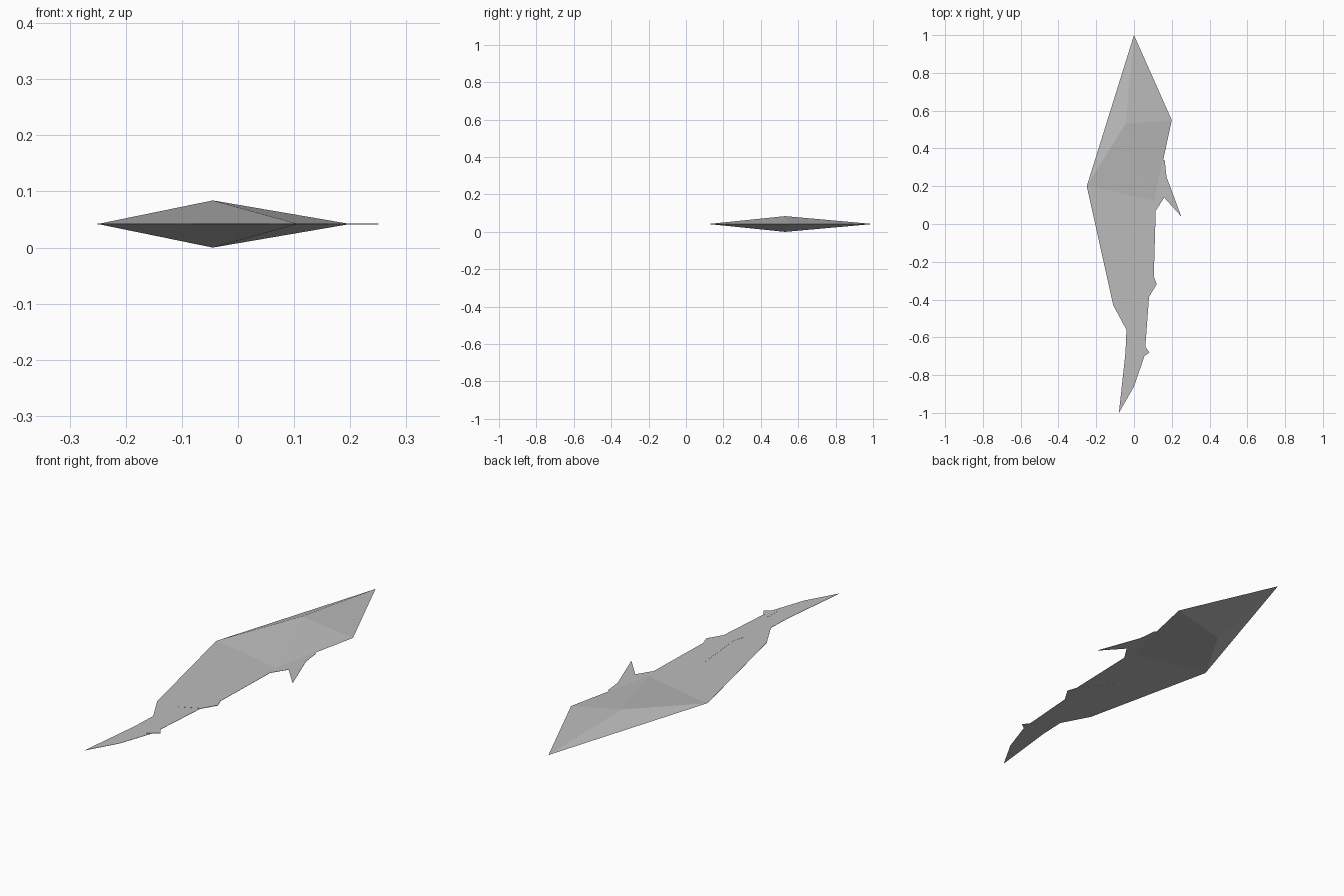
import bpy, bmesh

cube = bpy.data.objects.get("Cube")
if cube:
    bpy.data.objects.remove(cube, do_unlink=True)

MID = 0.042  # height of the flat middle plane

grey = bpy.data.materials.new("grey")
grey.use_nodes = True
colour = (0.5, 0.5, 0.5, 1)
grey.diffuse_color = colour
grey.node_tree.nodes["Principled BSDF"].inputs["Base Color"].default_value = colour


def add_object(name, bm):
    bmesh.ops.recalc_face_normals(bm, faces=bm.faces)
    mesh = bpy.data.meshes.new(name)
    bm.to_mesh(mesh)
    bm.free()
    mesh.materials.append(grey)
    ob = bpy.data.objects.new(name, mesh)
    bpy.context.collection.objects.link(ob)
    return ob


def plate(name, outline, thick):
    """Thin flat plate centred on the middle plane."""
    bm = bmesh.new()
    face = bm.faces.new([bm.verts.new((x, y, MID - thick / 2)) for x, y in outline])
    ext = bmesh.ops.extrude_face_region(bm, geom=[face])
    verts = [g for g in ext["geom"] if isinstance(g, bmesh.types.BMVert)]
    bmesh.ops.translate(bm, vec=(0, 0, thick), verts=verts)
    bmesh.ops.triangulate(bm, faces=[f for f in bm.faces if len(f.verts) > 4])
    return add_object(name, bm)


def double_pyramid(name, outline, apex, height):
    """Faceted blade: the outline joined to a point above and a point below."""
    bm = bmesh.new()
    ring = [bm.verts.new((x, y, MID)) for x, y in outline]
    for sign in (1, -1):
        tip = bm.verts.new((*apex, MID + sign * height))
        for a, b in zip(ring, ring[1:] + ring[:1]):
            bm.faces.new((a, b, tip))
    return add_object(name, bm)


# Faceted head
double_pyramid("head", [(0, 1), (-0.25, 0.2), (0.107, 0.119), (0.2, 0.55)],
               (-0.045, 0.53), 0.042)

# Flat body narrowing to the pointed tail
plate("body", [(-0.25, 0.2), (-0.11, -0.43), (-0.04, -0.56), (-0.045, -0.68),
               (-0.08, -1.0), (0.0, -0.86), (0.055, -0.7), (0.06, -0.65),
               (0.08, -0.38), (0.105, -0.27), (0.115, 0.07), (0.125, 0.2)], 0.001)

# Side fins
plate("large_fin", [(0.115, 0.07), (0.16, 0.14), (0.25, 0.04), (0.172, 0.25),
                    (0.163, 0.335), (0.153, 0.34), (0.1, 0.2)], 0.001)
plate("middle_fin", [(-0.008, -0.13), (0.014, -0.37), (-0.006, -0.425),
                     (0.08, -0.385), (0.12, -0.32), (0.103, -0.27)], 0.002)
plate("tail_fin", [(0.03, -0.64), (0.03, -0.72), (0.055, -0.7),
                   (0.082, -0.68), (0.06, -0.65)], 0.002)
